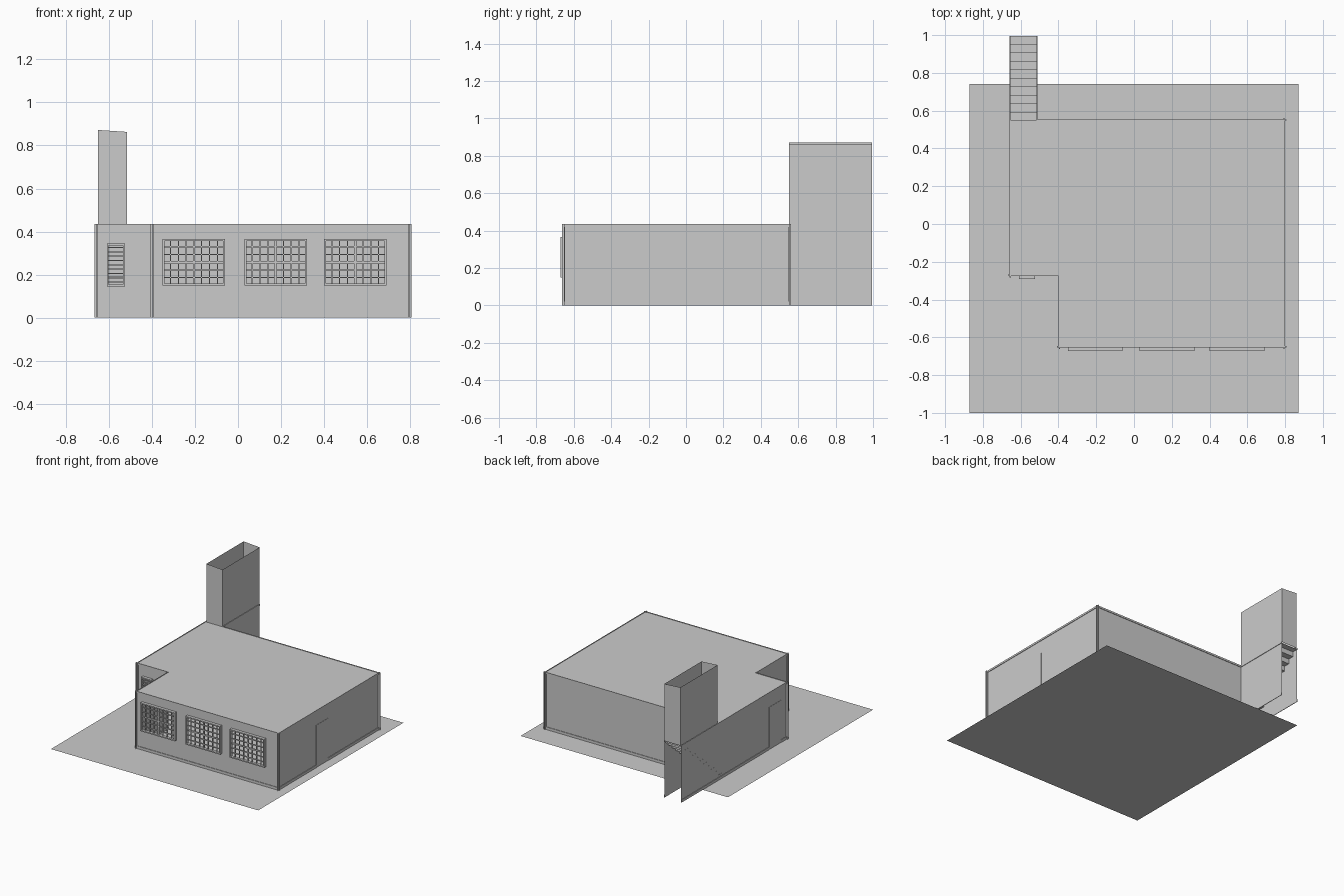
import bpy

if "Cube" in bpy.data.objects:
    bpy.data.objects.remove(bpy.data.objects["Cube"])


def mesh(name, verts, faces):
    me = bpy.data.meshes.new(name)
    me.from_pydata(verts, [], faces)
    me.update()
    ob = bpy.data.objects.new(name, me)
    bpy.context.collection.objects.link(ob)
    return ob


def boxes(name, spans):
    """One object from boxes given as (x0, x1, y0, y1, z0, z1)."""
    verts, faces = [], []
    for x0, x1, y0, y1, z0, z1 in spans:
        n = len(verts)
        verts += [(x, y, z) for z in (z0, z1)
                  for x, y in ((x0, y0), (x1, y0), (x1, y1), (x0, y1))]
        faces += [tuple(n + i for i in f) for f in
                  ((3, 2, 1, 0), (4, 5, 6, 7), (0, 1, 5, 4),
                   (1, 2, 6, 5), (2, 3, 7, 6), (3, 0, 4, 7))]
    return mesh(name, verts, faces)


def wall(name, a, b, z0=0.0, z1=0.43, z1b=None):
    """Single-sheet wall from point a to point b."""
    z1b = z1 if z1b is None else z1b
    return mesh(name, [(*a, z0), (*b, z0), (*b, z1b), (*a, z1)], [(0, 1, 2, 3)])


def pierced_wall(name, x0, x1, y, holes, z0, z1):
    """Front-facing wall sheet with a row of window openings."""
    rects, x = [], x0
    for h0, h1 in holes:
        rects += [(x, h0, 0, H), (h0, h1, 0, z0), (h0, h1, z1, H)]
        x = h1
    rects.append((x, x1, 0, H))
    verts, faces = [], []
    for a, b, c, d in rects:
        n = len(verts)
        verts += [(a, y, c), (b, y, c), (b, y, d), (a, y, d)]
        faces.append((n, n + 1, n + 2, n + 3))
    return mesh(name, verts, faces)


def window(name, x0, x1, y, z0, z1, sashes, cols, rows):
    """Framed window: grid of sashes (two high), each split by thin bars."""
    f, b, out = 0.009, 0.0025, y - 0.022
    parts = [(x0, x0 + f, out, y, z0, z1), (x1 - f, x1, out, y, z0, z1),
             (x0, x1, out, y, z0, z0 + f), (x0, x1, out, y, z1 - f, z1)]
    n = sashes * cols
    for i in range(1, n):
        x = x0 + (x1 - x0) * i / n
        w = 0.005 if i % cols == 0 else b
        parts.append((x - w, x + w, y - 0.012, y - 0.003, z0, z1))
    for j in range(1, 2 * rows):
        z = z0 + (z1 - z0) * j / (2 * rows)
        w = 0.005 if j == rows else b
        parts.append((x0, x1, y - 0.013, y - 0.002, z - w, z + w))
    return boxes(name, parts)


H = 0.43
L, R, F, B = -0.655, 0.795, -0.65, 0.55      # building extents
NX, NY = -0.395, -0.27                       # notch corner
SX, SB = -0.515, 0.995                       # stairwell right side and back

# Ground
mesh("ground", [(-0.87, -1, 0), (0.87, -1, 0), (0.87, 0.74, 0), (-0.87, 0.74, 0)],
     [(0, 1, 2, 3)])

# Roof, L-shaped
mesh("roof", [(NX, F, H), (R, F, H), (R, B, H), (L, B, H), (L, NY, H), (NX, NY, H)],
     [(0, 1, 2, 3, 4, 5)])

# Building walls
fronts = [(-0.35, -0.06), (0.03, 0.32), (0.40, 0.69)]
pierced_wall("front_wall", NX, R, F, fronts, 0.15, 0.365)
pierced_wall("notch_front_wall", L, NX, NY, [(-0.61, -0.525)], 0.145, 0.345)
wall("notch_side_wall", (NX, NY), (NX, F))
wall("right_wall", (R, F), (R, B))
wall("back_wall", (R, B), (SX, B))
wall("left_wall", (L, SB), (L, NY))

# Windows
for i, (a, b) in enumerate(fronts):
    window(f"front_window_{i + 1}", a, b, F, 0.15, 0.365, 2, 4, 3)
window("small_window", -0.61, -0.525, NY, 0.145, 0.345, 1, 1, 5)

# Flush side doors
for name, x in (("left_door", L), ("right_door", R)):
    boxes(name, [(x - 0.002, x + 0.002, -0.2, -0.06, 0, 0.32)])

# Stairwell: open at the back below, four-sided shaft without a lid above
wall("stair_side_wall", (SX, B), (SX, SB))
TL, TR = 0.872, 0.863
wall("shaft_front", (L + 0.005, B), (SX, B), H, TL, TR)
wall("shaft_right", (SX, B), (SX, SB), H, TR)
wall("shaft_back", (SX, SB), (L + 0.005, SB), H, TR, TL)
wall("shaft_left", (L + 0.005, SB), (L + 0.005, B), H, TL)

# Stairs rising to the back, as a folded ribbon
steps, y0 = 11, 0.50
run, rise = (SB - y0) / steps, 0.42 / steps
sv = []
for i in range(steps):
    for y, z in ((y0 + i * run, i * rise), (y0 + i * run, (i + 1) * rise)):
        sv += [(L - 0.001, y, z), (SX, y, z)]
sv += [(L - 0.001, SB, 0.42), (SX, SB, 0.42)]
mesh("stairs", sv, [(2 * i, 2 * i + 1, 2 * i + 3, 2 * i + 2) for i in range(2 * steps)])

# Baseboard (broken at the doors) and top trim along the walls
t = 0.004


def strip(z0, z1, gap):
    runs = [(NX, R, F - t, F), (L, NX, NY - t, NY), (NX - t, NX, F, NY),
            (SX, R, B, B + t), (SX, SX + t, B, SB)]
    for x0, x1, yb in ((L - t, L, (NY, SB)), (R, R + t, (F, B))):
        cuts = [(yb[0], -0.2), (-0.06, yb[1])] if gap else [yb]
        runs += [(x0, x1, c, d) for c, d in cuts]
    return [(*r, z0, z1) for r in runs]


boxes("baseboard", strip(0, 0.02, True))
boxes("top_trim", strip(0.42, 0.434, False))

# Corner posts, thin crossed plates
posts = []
for x, y, sx, sy in ((L, NY, -1, -1), (NX, F, -1, -1), (R, F, 1, -1), (R, B, 1, 1)):
    xs = sorted((x - sx * 0.008, x + sx * 0.012))
    ys = sorted((y - sy * 0.008, y + sy * 0.012))
    posts += [(*xs, y - 0.003, y + 0.003, 0, 0.434),
              (x - 0.003, x + 0.003, *ys, 0, 0.434)]
boxes("corner_posts", posts)
